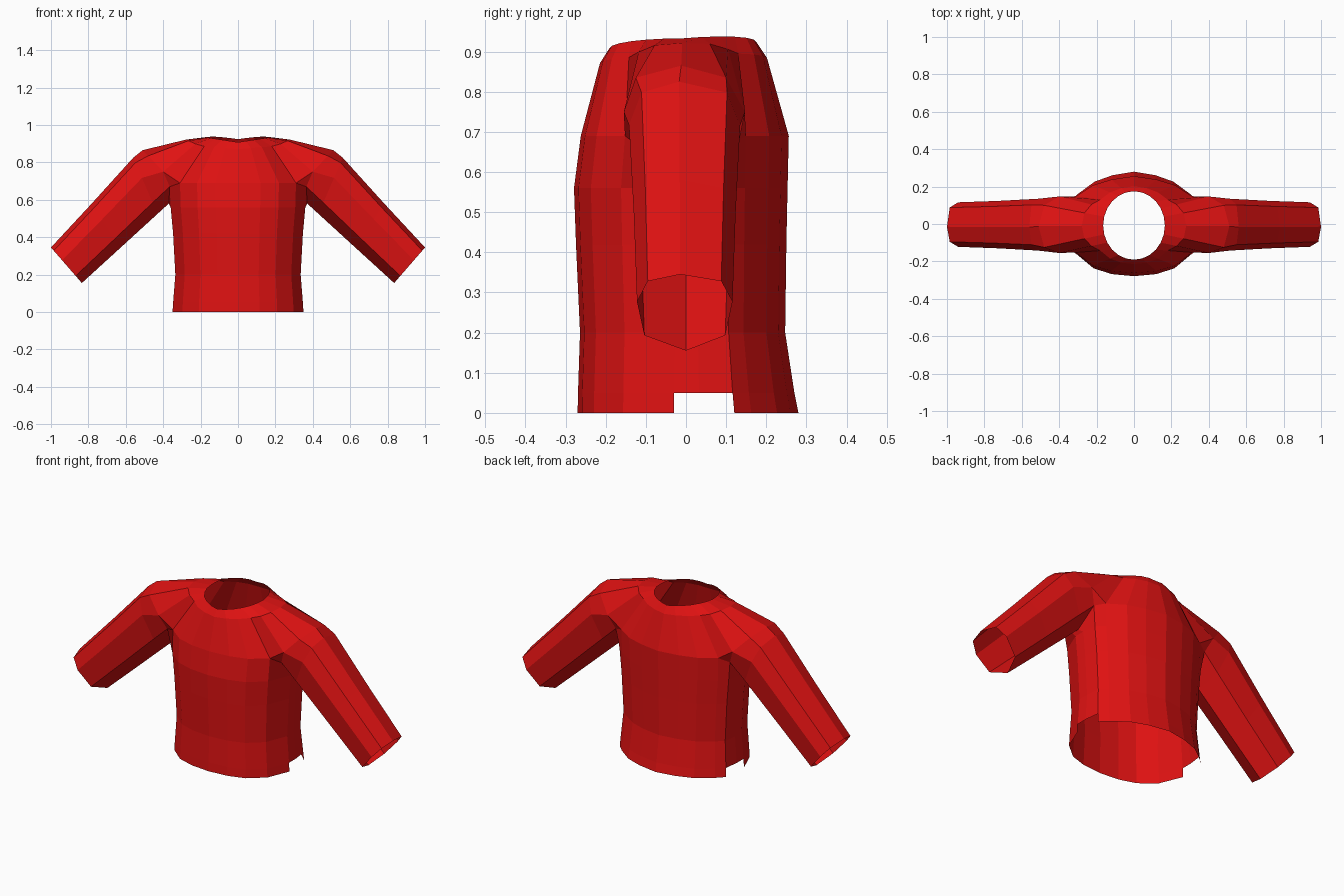
import bpy, bmesh, math
from mathutils import Vector

cube = bpy.data.objects.get("Cube")
if cube:
    bpy.data.objects.remove(cube, do_unlink=True)

red = bpy.data.materials.new("red_cloth")
red.use_nodes = True
red.diffuse_color = (0.74, 0.006, 0.006, 1)
red.node_tree.nodes["Principled BSDF"].inputs["Base Color"].default_value = red.diffuse_color

bm = bmesh.new()


def add(points):
    return [bm.verts.new(p) for p in points]


def bridge(a, b, closed=False, skip=()):
    n = len(a)
    for i in range(n if closed else n - 1):
        if i not in skip:
            j = (i + 1) % n
            bm.faces.new((a[i], a[j], b[j], b[i]))


# Torso: half outline from front centre round the side to back centre
outline = [(0, -1), (.33, -.96), (.6, -.85), (.85, -.58), (1, -.11), (1, .12),
           (.97, .43), (.85, .58), (.6, .81), (.33, .93), (0, 1)]


def torso_row(z, width, front, back):
    return [(x * width, y * (front if y < 0 else back), z) for x, y in outline]


rows = [add(torso_row(*r)) for r in (
    (0, .35, .27, .28), (.05, .347, .269, .27), (.2, .335, .264, .247),
    (.42, .347, .274, .25), (.56, .36, .279, .253))]

# Chest line, with the underarm points dipping below it
chest = torso_row(.69, .365, .262, .256)
chest[4] = (.365, -.125, .67)
chest[5] = (.37, .0, .58)
chest[6] = (.365, .12, .67)
rows.append(add(chest))
for i in range(len(rows) - 1):
    bridge(rows[i], rows[i + 1], skip=(4, 5) if i == 0 else ())  # side slit at hem
chest = rows[-1]

# Shoulder edge, from front of sleeve over the top to its back
shoulder = add([(.4, -.155, .75), (.48, -.125, .835), (.51, -.012, .865),
                (.48, .1, .835), (.4, .147, .75)])
yoke = chest[:4] + shoulder + chest[7:]
bm.faces.new((chest[3], chest[4], shoulder[0]))
bm.faces.new((chest[7], shoulder[4], chest[6]))

# Neckline and yoke
neck = []
for i in range(len(yoke)):
    a = math.pi * i / (len(yoke) - 1)
    y = -.008 - .183 * math.cos(a)
    z = .908 + .025 * math.sin(a) + .016 * max(0, -math.cos(a))
    neck.append(Vector((.165 * math.sin(a), y, z)))
middle = []
for n, o in zip(neck, yoke):
    p = n.lerp(o.co, .33)
    p.z = n.z + (o.co.z - n.z) * .17
    middle.append(p)
neck, middle = add(neck), add(middle)
bridge(yoke, middle)
bridge(middle, neck)

# Sleeve: (top x, top z, bottom x, bottom z, half depth)
section = [(.36, -1), (.09, -.78), (0, -.12), (.09, .72), (.36, .95),
           (.8, .8), (1, 0), (.8, -.85)]
ring = shoulder + [chest[6], chest[5], chest[4]]
for tx, tz, bx, bz, w in ((.56, .825, .43, .525, .142), (.78, .582, .63, .342, .13),
                          (1, .345, .835, .155, .122)):
    new = add([(tx + (bx - tx) * t, y * w, tz + (bz - tz) * t) for t, y in section])
    bridge(ring, new, closed=True)
    ring = new

# Consistent outward faces
bmesh.ops.recalc_face_normals(bm, faces=bm.faces[:])
front = min(bm.faces, key=lambda f: f.calc_center_median().y)
if front.normal.y > 0:
    bmesh.ops.reverse_faces(bm, faces=bm.faces[:])

mesh = bpy.data.meshes.new("sweater")
bm.to_mesh(mesh)
bm.free()
mesh.materials.append(red)
sweater = bpy.data.objects.new("sweater", mesh)
bpy.context.collection.objects.link(sweater)
mirror = sweater.modifiers.new("other_half", 'MIRROR')
mirror.use_axis[0] = True
mirror.merge_threshold = 0.001
